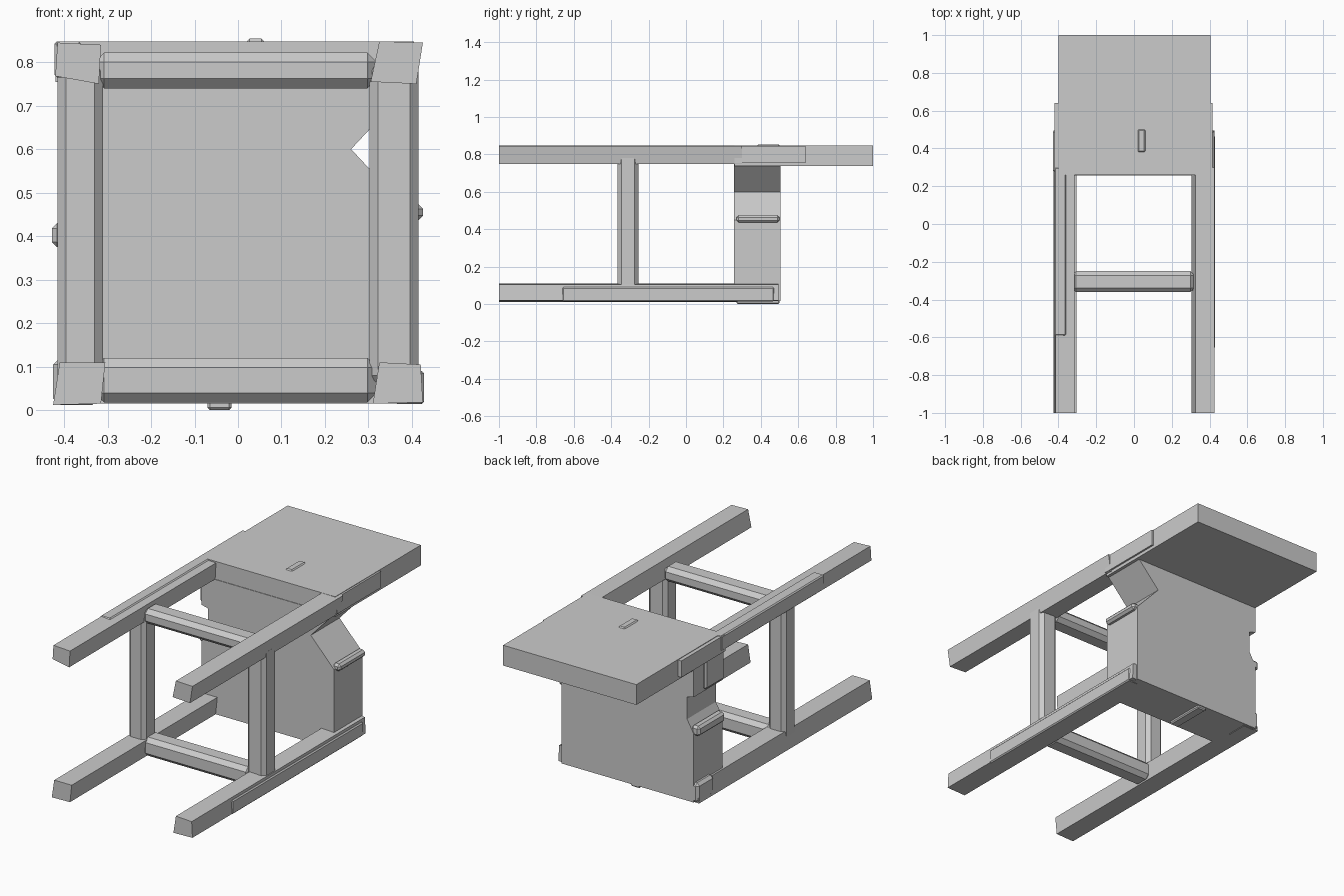
import bpy
import bmesh

cube = bpy.data.objects.get("Cube")
if cube:
    bpy.data.objects.remove(cube, do_unlink=True)

grey = bpy.data.materials.new("plain_grey")
grey.use_nodes = True
grey.diffuse_color = (0.6, 0.6, 0.6, 1)
grey.node_tree.nodes["Principled BSDF"].inputs["Base Color"].default_value = (0.6, 0.6, 0.6, 1)


def finish(name, bm):
    bmesh.ops.recalc_face_normals(bm, faces=bm.faces)
    mesh = bpy.data.meshes.new(name)
    bm.to_mesh(mesh)
    bm.free()
    mesh.materials.append(grey)
    obj = bpy.data.objects.new(name, mesh)
    bpy.context.collection.objects.link(obj)
    return obj


def prism(name, outline, y0, y1):
    """Extrude an x-z outline along y."""
    bm = bmesh.new()
    face = bm.faces.new([bm.verts.new((x, y0, z)) for x, z in outline])
    new = bmesh.ops.extrude_face_region(bm, geom=[face])["geom"]
    for v in new:
        if isinstance(v, bmesh.types.BMVert):
            v.co.y = y1
    return finish(name, bm)


def box(name, xs, ys, zs, bevel=0):
    bm = bmesh.new()
    bmesh.ops.create_cube(bm, size=1)
    for v in bm.verts:
        for i, (lo, hi) in enumerate((xs, ys, zs)):
            v.co[i] = hi if v.co[i] > 0 else lo
    obj = finish(name, bm)
    if bevel:
        mod = obj.modifiers.new("chamfer", "BEVEL")
        mod.width = bevel
        mod.segments = 1
    return obj


# Broad panel with a slightly wider section where the legs join
box("back_panel", (-0.40, 0.405), (0.26, 1.0), (0.737, 0.848))
box("panel_shoulder", (-0.42, 0.415), (0.26, 0.64), (0.755, 0.845))

# Seat block, pinched below the panel on both sides
prism("seat_block", [(-0.4, 0.015), (0.4, 0.015), (0.4, 0.45), (0.26, 0.6),
                     (0.4, 0.75), (-0.4, 0.75), (-0.4, 0.59),
                     (-0.36, 0.58), (-0.36, 0.46), (-0.4, 0.39)], 0.257, 0.505)

# Four legs with leaning cross-sections
prism("upper_left_leg", [(0.305, 0.755), (0.41, 0.75), (0.425, 0.845), (0.325, 0.848)], -1, 0.3)
prism("upper_right_leg", [(-0.42, 0.768), (-0.32, 0.75), (-0.315, 0.84), (-0.415, 0.845)], -1, 0.3)
prism("lower_left_leg", [(0.31, 0.015), (0.425, 0.018), (0.42, 0.105), (0.325, 0.11)], -1, 0.495)
prism("lower_right_leg", [(-0.425, 0.012), (-0.315, 0.015), (-0.305, 0.11), (-0.41, 0.11)], -1, 0.495)

# Thin strips along two legs
box("upper_right_strip", (-0.422, -0.36), (-0.59, 0.3), (0.765, 0.848), 0.006)
box("lower_left_strip", (0.36, 0.428), (-0.66, 0.47), (0.014, 0.09), 0.006)

# Rails and posts forming the square frame between the legs
box("upper_rail", (-0.33, 0.32), (-0.36, -0.25), (0.74, 0.822), 0.022)
box("lower_rail", (-0.33, 0.32), (-0.36, -0.25), (0.018, 0.12), 0.022)
box("left_post", (0.302, 0.415), (-0.365, -0.255), (0.06, 0.8), 0.02)
box("right_post", (-0.415, -0.31), (-0.365, -0.255), (0.06, 0.8), 0.02)

# Joint pieces at the seat corners
box("lower_right_joint", (-0.425, -0.32), (0.36, 0.505), (0.012, 0.12), 0.015)
box("upper_right_joint", (-0.415, -0.31), (0.26, 0.42), (0.6, 0.78), 0.01)

# Small bumps on the outer faces
box("top_bump", (0.02, 0.06), (0.38, 0.5), (0.83, 0.854), 0.006)
box("bottom_bump", (-0.07, -0.015), (0.27, 0.5), (0.0, 0.03), 0.006)
box("left_bump", (0.38, 0.425), (0.27, 0.5), (0.435, 0.475), 0.012)
box("right_bump", (-0.428, -0.38), (0.27, 0.5), (0.375, 0.43), 0.012)
